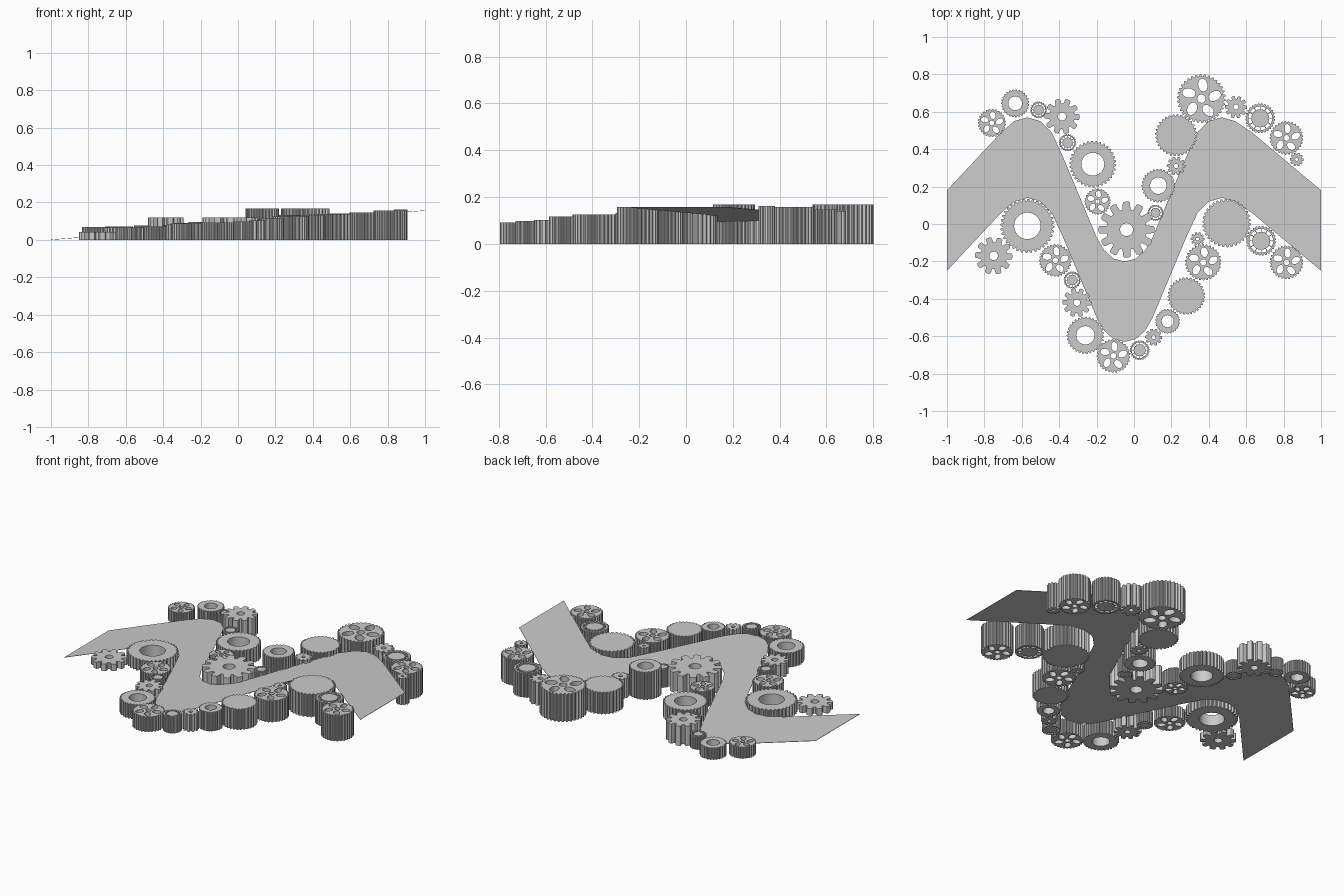
import bpy, bmesh
from math import sin, cos, pi

if "Cube" in bpy.data.objects:
    bpy.data.objects.remove(bpy.data.objects["Cube"])


def oval(cx, cy, a, b, ang=0.0, n=24):
    pts = []
    for i in range(n):
        t = 2 * pi * i / n
        u, v = a * cos(t), b * sin(t)
        pts.append((cx + u * cos(ang) - v * sin(ang), cy + u * sin(ang) + v * cos(ang)))
    return pts


def tooth_ring(r, teeth, root, phase):
    # trapezoid teeth: root, rise, tip, fall
    pts = []
    for i in range(teeth):
        for f, k in ((0.0, root), (0.25, root), (0.37, 0.97), (0.5, 1.0), (0.75, 1.0), (0.88, 0.97)):
            t = phase + 2 * pi * (i + f) / teeth
            pts.append((r * k * cos(t), r * k * sin(t)))
    return pts


def extrude_loops(name, loops, x, y, top):
    # filled 2D curve with holes, extruded from the ground and turned into a mesh
    cu = bpy.data.curves.new(name, 'CURVE')
    cu.dimensions = '2D'
    cu.fill_mode = 'BOTH'
    cu.extrude = top / 2
    for loop in loops:
        sp = cu.splines.new('POLY')
        sp.points.add(len(loop) - 1)
        for p, (px, py) in zip(sp.points, loop):
            p.co = (px, py, 0, 1)
        sp.use_cyclic_u = True
    tmp = bpy.data.objects.new(name + "_curve", cu)
    bpy.context.collection.objects.link(tmp)
    dg = bpy.context.evaluated_depsgraph_get()
    me = bpy.data.meshes.new_from_object(tmp.evaluated_get(dg))
    bpy.data.objects.remove(tmp)
    bm = bmesh.new()
    bm.from_mesh(me)
    bmesh.ops.remove_doubles(bm, verts=bm.verts, dist=1e-5)
    bmesh.ops.recalc_face_normals(bm, faces=bm.faces)
    for f in bm.faces:
        f.smooth = False
    bm.to_mesh(me)
    bm.free()
    ob = bpy.data.objects.new(name, me)
    ob.location = (x, y, top / 2)
    bpy.context.collection.objects.link(ob)


def gear(kind, x, y, r, top, phase=0.2):
    fine = max(20, int(18 + r * 130))
    if kind == "star":
        loops = [tooth_ring(r, 12 if r > 0.12 else 10, 0.72, phase), oval(0, 0, 0.23 * r, 0.23 * r)]
    else:
        loops = [tooth_ring(r, fine, 0.91, phase)]
    if kind == "ring":
        loops.append(oval(0, 0, 0.49 * r, 0.49 * r, n=32))
    elif kind == "spoke":
        loops.append(oval(0, 0, 0.17 * r, 0.17 * r))
        for i in range(5):
            t = phase + 2 * pi * i / 5
            loops.append(oval(0.56 * r * cos(t), 0.56 * r * sin(t), 0.27 * r, 0.19 * r, t + 0.3))
    elif kind == "bearing":
        # slots around a central disc
        n = 12
        for i in range(n):
            a, b = 2 * pi * (i + 0.07) / n, 2 * pi * (i + 0.93) / n
            m = (a + b) / 2
            loops.append([(r * k * cos(t), r * k * sin(t)) for k, t in
                          ((0.6, a), (0.6, m), (0.6, b), (0.8, b), (0.8, m), (0.8, a))])
    extrude_loops(kind + "_gear", loops, x, y, top)


# Gears along the upper edge of the ribbon
for g in (("spoke", -.76, .54, .075, .07), ("ring", -.635, .645, .075, .072),
          ("bearing", -.51, .61, .045, .078), ("star", -.385, .575, .095, .12),
          ("bearing", -.355, .435, .046, .08), ("ring", -.22, .32, .125, .09),
          ("spoke", -.195, .12, .07, .095), ("star", -.04, -.03, .15, .12),
          ("bearing", .115, .06, .043, .11), ("ring", .13, .205, .09, .168),
          ("star", .225, .31, .05, .12), ("solid", .225, .475, .112, .132),
          ("spoke", .36, .67, .13, .168), ("star", .545, .625, .06, .14),
          ("bearing", .675, .565, .08, .147), ("spoke", .815, .46, .09, .157),
          ("star", .87, .345, .037, .162)):
    gear(*g)

# Gears along the lower edge
for g in (("star", -.75, -.17, .1, .042), ("ring", -.57, -.01, .145, .067),
          ("spoke", -.42, -.195, .087, .072), ("bearing", -.33, -.3, .046, .08),
          ("star", -.305, -.42, .077, .082), ("ring", -.26, -.595, .1, .088),
          ("spoke", -.11, -.705, .09, .092), ("bearing", .03, -.675, .053, .098),
          ("star", .105, -.605, .046, .103), ("ring", .18, -.52, .066, .116),
          ("solid", .28, -.385, .1, .125), ("spoke", .37, -.205, .097, .131),
          ("star", .34, -.08, .037, .125), ("solid", .495, .005, .13, .138),
          ("bearing", .68, -.09, .08, .147), ("spoke", .815, -.205, .09, .157)):
    gear(*g)

# Thin wavy ribbon, rising from left to right
edge = [(-1, .18), (-.71, .49), (-.64, .55), (-.57, .57), (-.5, .55), (-.44, .49), (-.38, .36),
        (-.2, -.07), (-.16, -.14), (-.11, -.185), (-.05, -.2), (.01, -.185), (.06, -.14), (.1, -.07),
        (.28, .36), (.34, .49), (.4, .55), (.47, .57), (.54, .55), (.63, .49), (1, .18)]
bm = bmesh.new()
cols = []
for x, y in edge:
    z = 0.002 + 0.078 * (x + 1)
    cols.append([bm.verts.new((x, yy, zz)) for yy, zz in
                 ((y, z), (y - .43, z), (y - .43, z - .002), (y, z - .002))])
for a, b in zip(cols, cols[1:]):
    for i in range(4):
        j = (i + 1) % 4
        bm.faces.new((a[i], a[j], b[j], b[i]))
bm.faces.new(cols[0])
bm.faces.new(cols[-1])
bmesh.ops.recalc_face_normals(bm, faces=bm.faces)
me = bpy.data.meshes.new("wavy_ribbon")
bm.to_mesh(me)
bm.free()
bpy.context.collection.objects.link(bpy.data.objects.new("wavy_ribbon", me))
